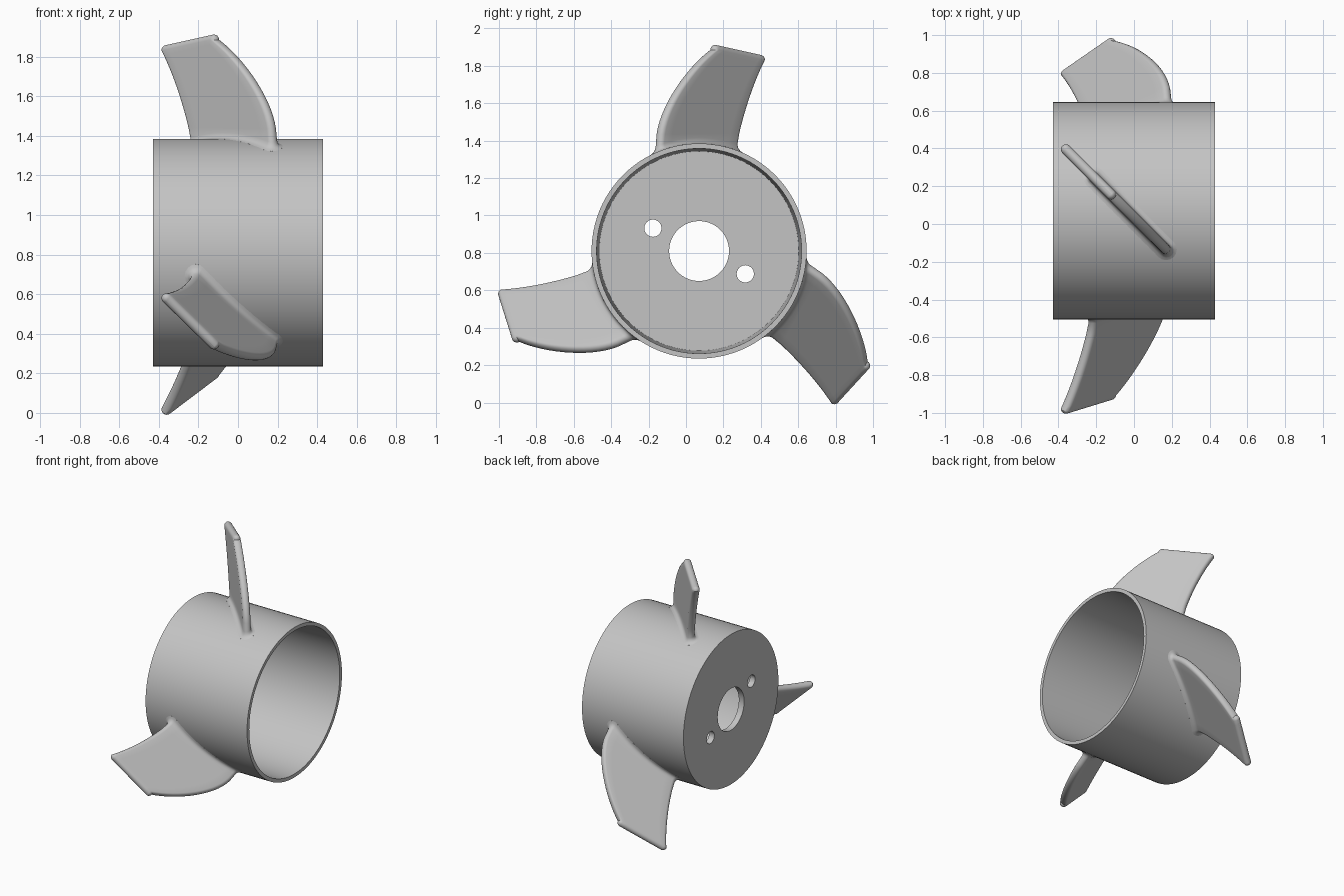
import bpy, bmesh
from math import sin, cos, pi, sqrt, radians
from mathutils import Vector, Matrix
from mathutils.geometry import interpolate_bezier

if "Cube" in bpy.data.objects:
    bpy.data.objects.remove(bpy.data.objects["Cube"])

AXIS = Vector((0, 0.07, 0.81))   # centre of the hub
HUB_R = 0.575
HALF = 0.43                      # half the hub length
EDGE = 0.027                     # half the blade thickness
FILLET = 0.03

grey = bpy.data.materials.new("light grey")
grey.use_nodes = True
grey.diffuse_color = (0.55, 0.55, 0.55, 1)
grey.node_tree.nodes["Principled BSDF"].inputs["Base Color"].default_value = (0.55, 0.55, 0.55, 1)


def make_object(name, bm):
    bmesh.ops.recalc_face_normals(bm, faces=bm.faces)
    mesh = bpy.data.meshes.new(name)
    bm.to_mesh(mesh)
    bm.free()
    mesh.materials.append(grey)
    ob = bpy.data.objects.new(name, mesh)
    bpy.context.collection.objects.link(ob)
    ob.location = AXIS
    return ob


def smooth(ob):
    bpy.ops.object.select_all(action="DESELECT")
    ob.select_set(True)
    bpy.context.view_layer.objects.active = ob
    bpy.ops.object.shade_smooth_by_angle(angle=radians(35))


def bridge(bm, rings, close=False):
    pairs = list(zip(rings, rings[1:]))
    if close:
        pairs.append((rings[-1], rings[0]))
    for a, b in pairs:
        n = len(a)
        for i in range(n):
            j = (i + 1) % n
            bm.faces.new((a[i], a[j], b[j], b[i]))


# Hub: a cup turned about x, with a bored floor at the left end
def make_hub(segments=96):
    profile = [(-HALF, 0.16), (-HALF, HUB_R), (HALF, HUB_R),
               (HALF, 0.548), (-HALF + 0.045, 0.533), (-HALF + 0.045, 0.16)]
    bm = bmesh.new()
    rings = []
    for x, r in profile:
        angles = [2 * pi * i / segments for i in range(segments)]
        rings.append([bm.verts.new((x, r * cos(a), r * sin(a))) for a in angles])
    bridge(bm, rings, close=True)
    return make_object("hub", bm)


# Two small screw holes through the floor
def drill(hub, y, z):
    bm = bmesh.new()
    place = Matrix.Translation((-HALF, y, z)) @ Matrix.Rotation(pi / 2, 4, "Y")
    bmesh.ops.create_cone(bm, cap_ends=True, segments=32, radius1=0.046,
                          radius2=0.046, depth=0.3, matrix=place)
    cutter = make_object("hole_cutter", bm)
    cutter.hide_render = True
    mod = hub.modifiers.new("hole", "BOOLEAN")
    mod.operation = "DIFFERENCE"
    mod.solver = "EXACT"
    mod.object = cutter
    bpy.context.view_layer.objects.active = hub
    bpy.ops.object.modifier_apply(modifier=mod.name)
    bpy.data.objects.remove(cutter)


# One rounded blade section: (x, y, z) points around a slanted chord
def section(left, right, radius, arc=8, side=10):
    along = Vector((1, -1)).normalized()
    across = Vector((1, 1)).normalized()
    (xl, zl), (xr, zr) = left, right
    pts = []
    for x0, z0, x1, z1, turn in ((xr, zr, xl, zl, 1), (xl, zl, xr, zr, -1)):
        for i in range(arc + 1):
            a = -pi / 2 + pi * i / arc
            off = turn * radius * (along * cos(a) + across * sin(a))
            pts.append(Vector((x0 + off.x, -0.035 - x0 + off.y, z0)))
        for i in range(1, side):
            t = i / side
            x = x0 + (x1 - x0) * t
            off = turn * radius * across
            pts.append(Vector((x + off.x, -0.035 - x + off.y, z0 + (z1 - z0) * t)))
    return pts


def make_blade(name, turn):
    base = AXIS.z
    sections = []
    # root fillet hugging the hub
    root_l, root_r = (-0.24 + EDGE, 0), (0.197 - EDGE, 0)
    for h in (-0.008, 0, 0.003, 0.008, 0.016, FILLET):
        up = max(h, 0)
        flare = FILLET - sqrt(FILLET ** 2 - (FILLET - up) ** 2)
        ring = section(root_l, root_r, EDGE + flare)
        for p in ring:
            p.z = sqrt((HUB_R + h) ** 2 - p.y ** 2)
        sections.append(ring)
    # curved trailing and leading edges
    trail = [(-0.25, 1.44), (-0.28, 1.57), (-0.33, 1.72), (-0.387, 1.832)]
    lead = [(0.192, 1.435), (0.17, 1.6), (0.02, 1.80), (-0.095, 1.885)]
    edges = []
    for shift, curve in ((EDGE, trail), (-EDGE, lead)):
        p = [Vector((x + shift, z - base, 0)) for x, z in curve]
        edges.append([q.to_2d() for q in interpolate_bezier(*p, 16)])
    for l, r in zip(*edges):
        sections.append(section(l, r, EDGE))
    # rounded tip
    for i in range(1, 6):
        a = i * pi / 2 / 5.4
        lift = Vector((0, EDGE * sin(a)))
        sections.append(section(edges[0][-1] + lift, edges[1][-1] + lift, EDGE * cos(a)))

    bm = bmesh.new()
    rings = [[bm.verts.new(p) for p in ring] for ring in sections]
    bridge(bm, rings)
    bm.faces.new(rings[-1])
    bm.transform(Matrix.Rotation(turn, 4, "X"))
    return make_object(name, bm)


hub = make_hub()
drill(hub, -0.247, 0.122)
drill(hub, 0.247, -0.122)
smooth(hub)

for name, turn in (("top_blade", 0), ("front_blade", 120), ("back_blade", 240)):
    smooth(make_blade(name, radians(turn)))
